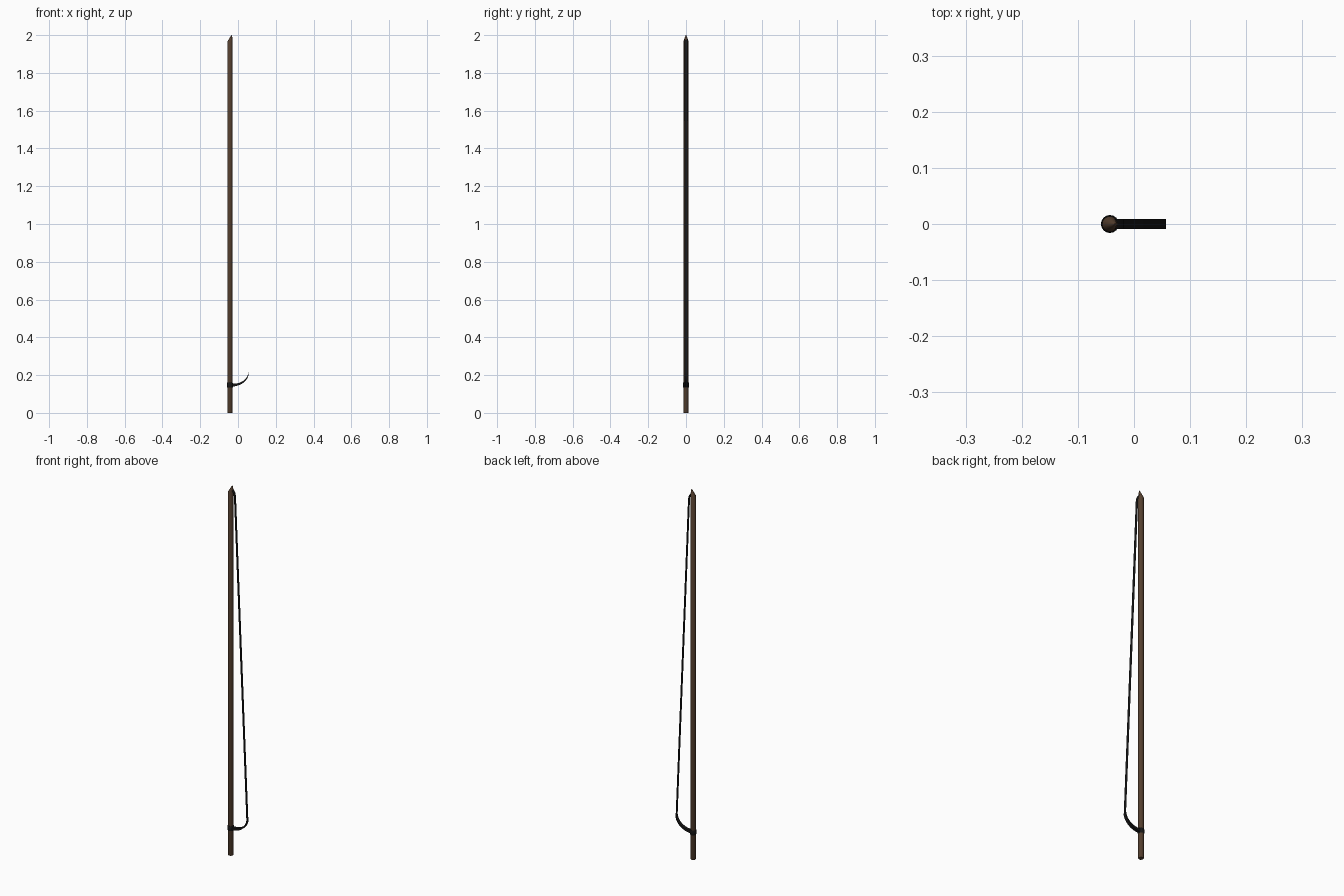
import bpy, bmesh, math

if "Cube" in bpy.data.objects:
    bpy.data.objects.remove(bpy.data.objects["Cube"])

CX = -0.043   # axis of the stick


def material(name, rgb):
    m = bpy.data.materials.new(name)
    m.diffuse_color = (*rgb, 1)
    m.use_nodes = True
    m.node_tree.nodes["Principled BSDF"].inputs["Base Color"].default_value = m.diffuse_color
    return m


wood = material("dark_wood", (0.09, 0.05, 0.028))
black = material("black", (0.008, 0.008, 0.008))


def finish(bm, name, mat, smooth=True):
    bmesh.ops.recalc_face_normals(bm, faces=bm.faces)
    me = bpy.data.meshes.new(name)
    bm.to_mesh(me)
    bm.free()
    ob = bpy.data.objects.new(name, me)
    bpy.context.collection.objects.link(ob)
    me.materials.append(mat)
    if smooth:
        bpy.ops.object.select_all(action='DESELECT')
        ob.select_set(True)
        bpy.context.view_layer.objects.active = ob
        bpy.ops.object.shade_smooth_by_angle(angle=math.radians(35))
    return ob


def lathe(name, rings, mat, n=16):
    """Capped round body from (x, z, radius) rings."""
    bm = bmesh.new()
    loops = [[bm.verts.new((x + r * math.cos(2 * math.pi * i / n),
                            r * math.sin(2 * math.pi * i / n), z))
              for i in range(n)] for x, z, r in rings]
    for a, b in zip(loops, loops[1:]):
        for i in range(n):
            j = (i + 1) % n
            bm.faces.new((a[i], a[j], b[j], b[i]))
    bm.faces.new(loops[0])
    bm.faces.new(loops[-1])
    return finish(bm, name, mat)


def ribbon(name, path, half):
    """Flat strip of (x, z) points, spread along y."""
    bm = bmesh.new()
    rows = [[bm.verts.new((x, y, z)) for y in (-half, half)] for x, z in path]
    for a, b in zip(rows, rows[1:]):
        bm.faces.new((a[0], a[1], b[1], b[0]))
    return finish(bm, name, black)


# stick with a slanted point leaning to the hair side
lathe("stick", [(CX, 0, 0.0125), (CX, 0.003, 0.0138), (CX, 1.965, 0.0138),
                (CX + 0.007, 1.99, 0.0055), (CX + 0.009, 2.0, 0.0012)], wood)

# collar binding the strap to the stick
lathe("collar", [(CX, 0.134, 0.0145), (CX, 0.137, 0.016),
                 (CX, 0.157, 0.016), (CX, 0.16, 0.0145)], black)

# curved strap, thick at the collar and thin at the hair
bm = bmesh.new()
rows = []
steps = 10
for k in range(steps + 1):
    t = math.radians(88) * k / steps
    x, z = -0.030 + 0.086 * math.sin(t), 0.215 - 0.068 * math.cos(t)
    h = 0.0075 - 0.0065 * k / steps
    nx, nz = math.sin(t) * h, -math.cos(t) * h
    rows.append([bm.verts.new(p) for p in (
        (x + nx, -0.0085, z + nz), (x + nx, 0.0085, z + nz),
        (x - nx, 0.0085, z - nz), (x - nx, -0.0085, z - nz))])
for a, b in zip(rows, rows[1:]):
    for i in range(4):
        j = (i + 1) % 4
        bm.faces.new((a[i], a[j], b[j], b[i]))
bm.faces.new(rows[0])
bm.faces.new(rows[-1])
finish(bm, "strap", black)

# hair: flat ribbon hooked into the tip
ribbon("hair", [(0.056, 0.212), (-0.018, 1.94), (-0.021, 1.958),
                (-0.028, 1.972), (-0.034, 1.978)], 0.0085)
